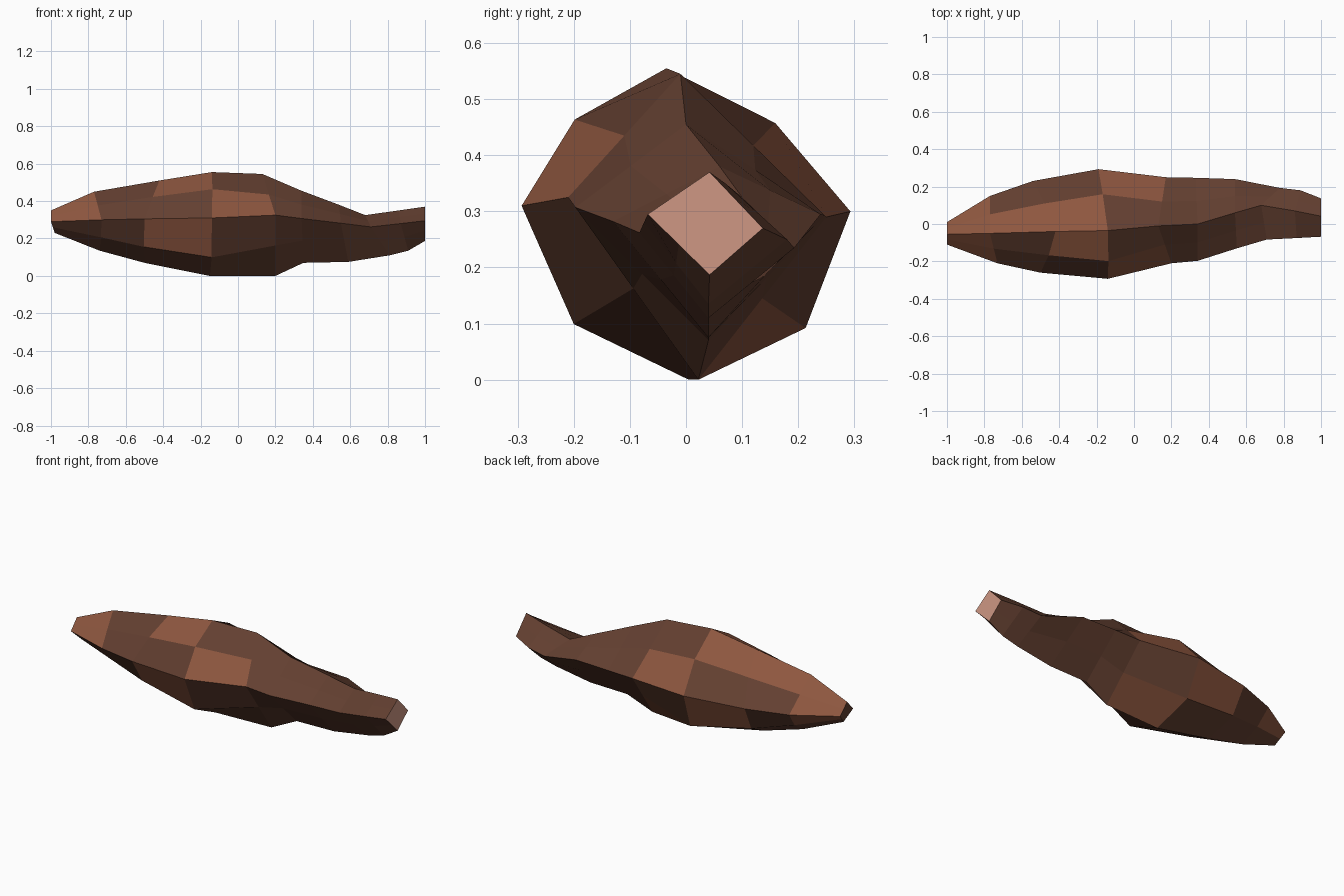
import bpy, bmesh
from mathutils import Vector

if "Cube" in bpy.data.objects:
    bpy.data.objects.remove(bpy.data.objects["Cube"])

# Four guide edges running from the tapered tail to the cut end (x, y, z)
top = [(-1, -.055, .35), (-.77, -.05, .45), (-.42, -.04, .51), (-.14, -.035, .555), (.13, -.01, .545),
       (.34, 0, .455), (.54, .06, .38), (.68, .1, .325), (.86, .07, .35), (1, .042, .37)]
back = [(-1, .01, .29), (-.77, .15, .29), (-.54, .23, .295), (-.19, .293, .30), (.17, .25, .29),
        (.33, .247, .293), (.54, .24, .295), (.78, .193, .235), (.89, .18, .25), (1, .137, .27)]
under = [(-.98, -.05, .23), (-.74, -.02, .135), (-.5, 0, .07), (-.15, .005, 0), (.2, .022, .0),
         (.35, .04, .07), (.59, .04, .075), (.81, .04, .11), (.91, .04, .135), (1, .042, .187)]
front = [(-1, -.11, .29), (-.73, -.21, .30), (-.5, -.26, .305), (-.14, -.293, .31), (.2, -.21, .325),
         (.34, -.197, .307), (.55, -.13, .282), (.71, -.083, .262), (.87, -.075, .28), (1, -.068, .295)]

# Outward swelling of the upper and lower in-between edges near the belly
swell = {1: (1.02, 1.15), 2: (1.13, 1.3), 3: (1.22, 1.41)}

# Light patches: (segment along the length, sector around the ring)
light = {(0, 0), (0, 1), (0, 6), (0, 7), (1, 0), (2, 0), (2, 7), (3, 1), (3, 6),
         (0, 2), (2, 2), (2, 5), (3, 3)}


def material(name, rgb):
    m = bpy.data.materials.new(name)
    m.diffuse_color = (*rgb, 1)
    m.use_nodes = True
    m.node_tree.nodes["Principled BSDF"].inputs["Base Color"].default_value = m.diffuse_color
    return m


def ring(i):
    """Octagon from four guide points and four swollen midpoints."""
    corners = [Vector(g[i]) for g in (top, back, under, front)]
    centre = sum(corners, Vector()) / 4
    up, low = swell.get(i, (1, 1))
    pts = []
    for k, s in enumerate((up, low, low, up)):
        a, b = corners[k], corners[(k + 1) % 4]
        pts += [a, centre + ((a + b) / 2 - centre) * s]
    return pts


# Body: loft of octagonal rings, closed at both ends
bm = bmesh.new()
rings = [[bm.verts.new(p) for p in ring(i)] for i in range(len(top))]
for i, (a, b) in enumerate(zip(rings, rings[1:])):
    for j in range(8):
        k = (j + 1) % 8
        f = bm.faces.new((a[j], a[k], b[k], b[j]))
        f.material_index = 1 if (i, j) in light else 0
bm.faces.new(rings[0])
bm.faces.new(rings[-1]).material_index = 2
bmesh.ops.recalc_face_normals(bm, faces=bm.faces)

mesh = bpy.data.meshes.new("body")
bm.to_mesh(mesh)
bm.free()
for m in (material("dark_brown", (.125, .05, .03)),
          material("light_brown", (.27, .095, .05)),
          material("pink_cut", (.62, .31, .23))):
    mesh.materials.append(m)
bpy.context.collection.objects.link(bpy.data.objects.new("body", mesh))
